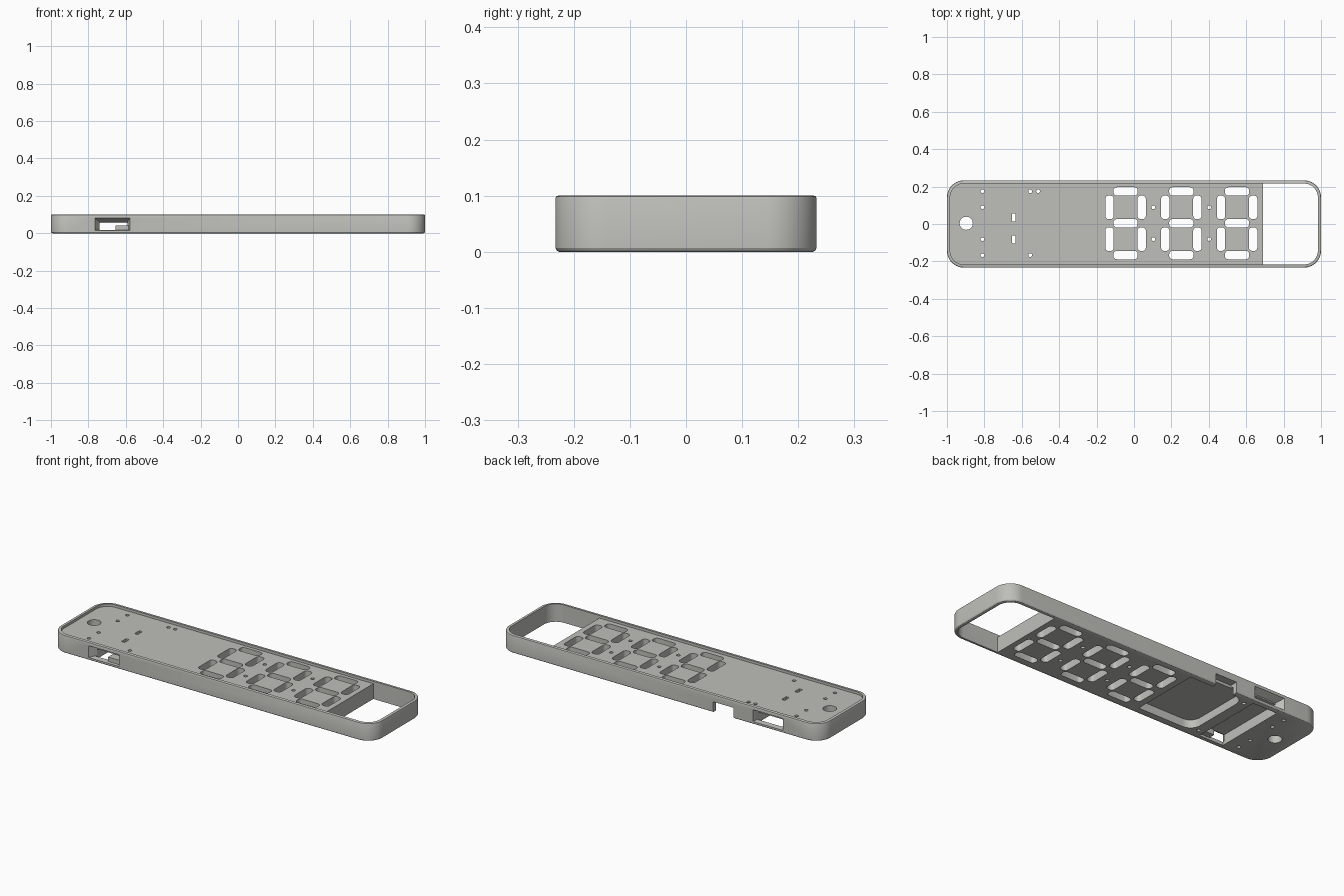
import bpy, bmesh, math

if "Cube" in bpy.data.objects:
    bpy.data.objects.remove(bpy.data.objects["Cube"])

mat = bpy.data.materials.new("warm grey plastic")
mat.diffuse_color = (0.52, 0.52, 0.49, 1)
mat.use_nodes = True
mat.node_tree.nodes["Principled BSDF"].inputs["Base Color"].default_value = mat.diffuse_color


def rounded(x0, x1, y0, y1, r_left, r_right, n=8):
    """Outline of a rectangle with separate left and right corner radii."""
    pts = []
    for sx, sy, a in ((1, 1, 0), (-1, 1, 90), (-1, -1, 180), (1, -1, 270)):
        r = r_right if sx > 0 else r_left
        cx = x1 - r if sx > 0 else x0 + r
        cy = y1 - r if sy > 0 else y0 + r
        for i in range(n + 1 if r > 0 else 1):
            t = math.radians(a + 90 * i / n)
            pts.append((cx + r * math.cos(t), cy + r * math.sin(t)))
    return pts


def loft(bm, loops):
    """Closed solid through a stack of equal point loops."""
    rings = [[bm.verts.new(p) for p in lp] for lp in loops]
    for a, b in zip(rings, rings[1:]):
        for i in range(len(a)):
            j = (i + 1) % len(a)
            bm.faces.new((a[i], a[j], b[j], b[i]))
    bm.faces.new(rings[0][::-1])
    bm.faces.new(rings[-1])


def prism(bm, outline, z0, z1):
    loft(bm, [[(x, y, z) for x, y in outline] for z in (z0, z1)])


def finish(bm, name):
    bmesh.ops.recalc_face_normals(bm, faces=bm.faces)
    me = bpy.data.meshes.new(name)
    bm.to_mesh(me)
    bm.free()
    me.materials.append(mat)
    ob = bpy.data.objects.new(name, me)
    bpy.context.collection.objects.link(ob)
    return ob


# Rounded bar with eased top and bottom edges
W, D, H, R = 1.0, 0.233, 0.1, 0.09
bm = bmesh.new()
loops = []
for z, d in ((0, .007), (.002, .003), (.007, 0), (H - .005, 0), (H - .0015, .0015), (H, .005)):
    loops.append([(x, y, z) for x, y in rounded(-W + d, W - d, -D + d, D - d, R - d, R - d, 12)])
loft(bm, loops)
case = finish(bm, "case")


def cut(bm, name):
    cutter = finish(bm, name)
    cutter.hide_render = True
    m = case.modifiers.new(name, 'BOOLEAN')
    m.operation, m.solver, m.object = 'DIFFERENCE', 'EXACT', cutter
    bpy.context.view_layer.objects.active = case
    bpy.ops.object.modifier_apply(modifier=name)
    bpy.data.objects.remove(cutter)


# Shallow recess of the face plate inside the rim
T = 0.017
bm = bmesh.new()
prism(bm, rounded(-W + T, W - T, -D + T, D - T, R - T, R - T, 12), .086, .2)
cut(bm, "face_recess")

# Open window at the right end
bm = bmesh.new()
prism(bm, rounded(.69, W - T, -D + T, D - T, 0, R - T, 12), -.1, .15)
cut(bm, "end_window")

# Underside pocket and cross channel
bm = bmesh.new()
prism(bm, rounded(-.53, -.19, -.19, .205, .06, 0), -.1, .045)
prism(bm, rounded(-.74, -.59, -.205, .205, 0, 0), -.1, .055)
cut(bm, "underside_pockets")

# Notch in the back wall, open at the bottom
bm = bmesh.new()
prism(bm, rounded(-.46, -.33, .19, .3, 0, 0), -.1, .06)
cut(bm, "back_notch")

# Flared ports through the front and back walls
for s in (-1, 1):
    bm = bmesh.new()
    loops = []
    for y, x0, x1, z0, z1 in ((.25, -.777, -.573, .013, .09), (.195, -.74, -.59, .02, .062)):
        loops.append([(x0, s * y, z0), (x1, s * y, z0), (x1, s * y, z1), (x0, s * y, z1)])
    loft(bm, loops)
    cut(bm, "side_port")

# Digit segments, dots and mounting holes
bm = bmesh.new()


def hole(cx, cy, w, h, r, n=4):
    prism(bm, rounded(cx - w / 2, cx + w / 2, cy - h / 2, cy + h / 2, r, r, n), -.05, .15)


for cx in (-.045, .253, .551):
    for cy in (.174, .004, -.166):
        hole(cx, cy, .13, .045, .018)
    for sx in (-1, 1):
        for cy in (.089, -.081):
            hole(cx + sx * .086, cy, .045, .126, .018)
for cx in (.104, .402):
    for cy in (.089, -.081):
        hole(cx, cy, .02, .02, .0099)
hole(-.897, .004, .07, .07, .0349, 8)
for cx, cy in ((-.81, .175), (-.81, .089), (-.81, -.081), (-.81, -.167),
               (-.555, .175), (-.513, .175), (-.555, -.167)):
    hole(cx, cy, .02, .02, .0099)
for cy in (.035, -.082):
    hole(-.643, cy, .02, .042, .003)
cut(bm, "openings")

# Small stop block inside the front port
bm = bmesh.new()
prism(bm, rounded(-.655, -.585, -.218, -.17, 0, 0), .012, .042)
finish(bm, "port_block")

# Smooth rounded corners, keep hard edges
bpy.ops.object.select_all(action='DESELECT')
case.select_set(True)
bpy.context.view_layer.objects.active = case
bpy.ops.object.shade_smooth_by_angle(angle=math.radians(30))
